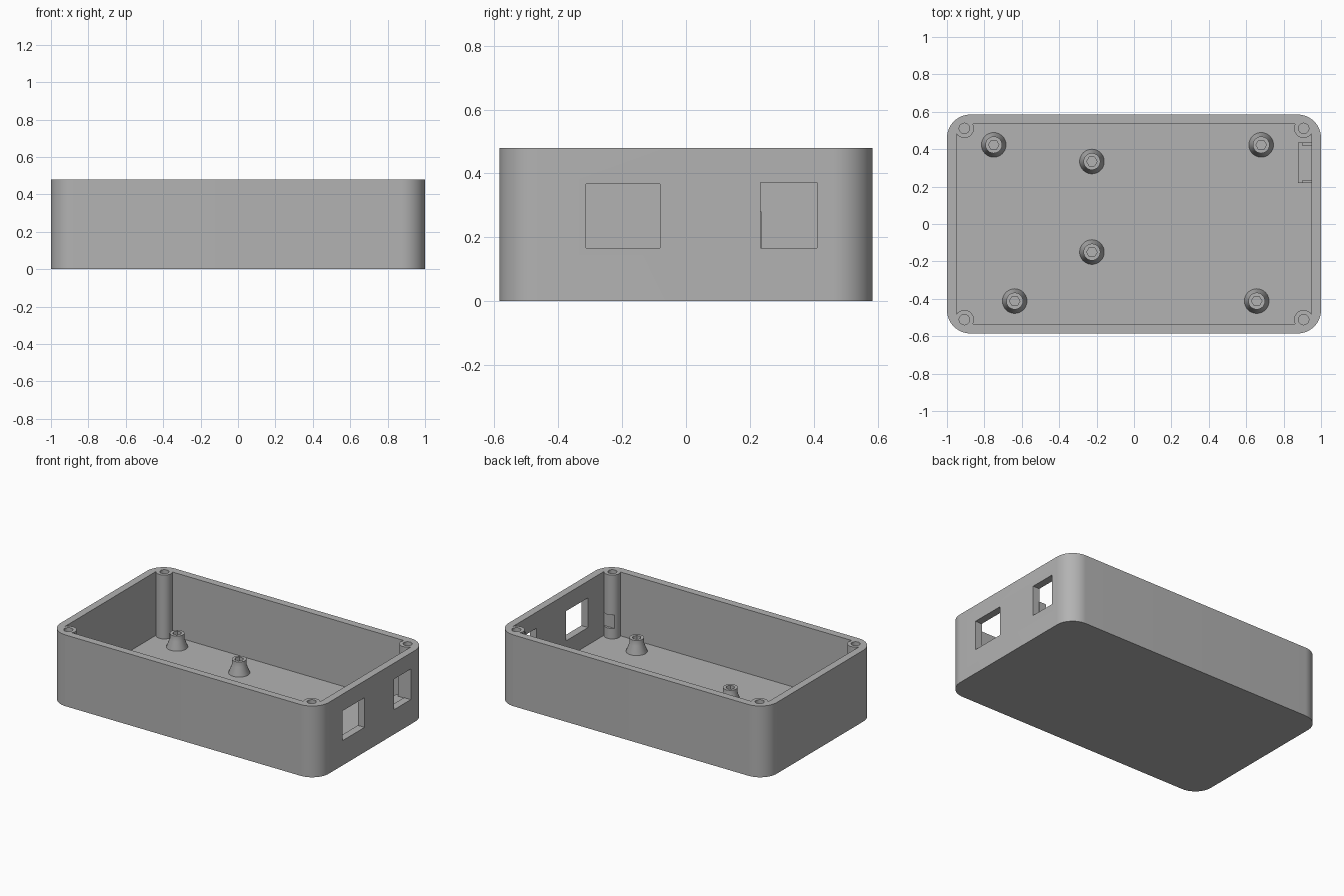
import bpy, bmesh, math

if "Cube" in bpy.data.objects:
    bpy.data.objects.remove(bpy.data.objects["Cube"])

grey = bpy.data.materials.new("plain_grey")
grey.diffuse_color = (0.45, 0.45, 0.45, 1)
grey.use_nodes = True
grey.node_tree.nodes["Principled BSDF"].inputs["Base Color"].default_value = grey.diffuse_color

HX, HY, H = 1.0, 0.585, 0.48      # outer half sizes and height
WALL, FLOOR, R = 0.05, 0.05, 0.125


def finish(bm, name, helper=False):
    bmesh.ops.recalc_face_normals(bm, faces=bm.faces)
    me = bpy.data.meshes.new(name)
    bm.to_mesh(me)
    bm.free()
    ob = bpy.data.objects.new(name, me)
    bpy.context.collection.objects.link(ob)
    me.materials.append(grey)
    ob.hide_render = helper
    return ob


def prism(name, pts, z0, z1, helper=False):
    bm = bmesh.new()
    f = bm.faces.new([bm.verts.new((x, y, z0)) for x, y in pts])
    ext = bmesh.ops.extrude_face_region(bm, geom=[f])["geom"]
    for v in ext:
        if isinstance(v, bmesh.types.BMVert):
            v.co.z = z1
    return finish(bm, name, helper)


def box(name, x0, x1, y0, y1, z0, z1, helper=False):
    return prism(name, [(x0, y0), (x1, y0), (x1, y1), (x0, y1)], z0, z1, helper)


def circle(cx, cy, r, n=40):
    return [(cx + r * math.cos(2 * math.pi * i / n), cy + r * math.sin(2 * math.pi * i / n))
            for i in range(n)]


def cut(target, cutter):
    m = target.modifiers.new("cut", "BOOLEAN")
    m.operation, m.solver, m.object = "DIFFERENCE", "EXACT", cutter
    bpy.context.view_layer.objects.active = target
    bpy.ops.object.modifier_apply(modifier=m.name)
    bpy.data.objects.remove(cutter)


def smooth(ob):
    bpy.ops.object.select_all(action="DESELECT")
    ob.select_set(True)
    bpy.context.view_layer.objects.active = ob
    bpy.ops.object.shade_smooth_by_angle(angle=math.radians(30))


# Outer shell with rounded vertical corners
outline = []
for k, (sx, sy) in enumerate([(1, 1), (-1, 1), (-1, -1), (1, -1)]):
    for i in range(17):
        a = math.pi / 2 * (k + i / 16)
        outline.append((sx * (HX - R) + R * math.cos(a), sy * (HY - R) + R * math.sin(a)))
shell = prism("case_shell", outline, 0, H)

# Cavity, leaving a round screw post in each corner
corners = [(sx * 0.907, sy * 0.511) for sx in (-1, 1) for sy in (-1, 1)]
cavity = box("cavity_cutter", -HX + WALL, HX - WALL, -HY + WALL, HY - WALL, FLOOR, 0.6, True)
for x, y in corners:
    cut(cavity, prism("post_cutter", circle(x, y, 0.051), 0, 0.7, True))
cut(shell, cavity)

# Screw holes in the posts
for x, y in corners:
    cut(shell, prism("hole_cutter", circle(x, y, 0.028, 24), 0.2, 0.6, True))

# Connector openings in the right wall, and a small notch in one post
cut(shell, box("window_cutter", 0.93, 1.1, -0.314, -0.081, 0.167, 0.367, True))
cut(shell, box("window_cutter", 0.93, 1.1, 0.234, 0.411, 0.166, 0.372, True))
cut(shell, box("notch_cutter", 0.84, 0.949, -0.478, -0.42, 0.12, 0.21, True))
smooth(shell)

# Connector holder behind the rear opening: shelf and two side cheeks
box("holder_shelf", 0.877, 0.952, 0.22, 0.435, FLOOR - 0.01, 0.16)
box("holder_front_cheek", 0.9, 0.952, 0.22, 0.236, 0.15, 0.28)
box("holder_back_cheek", 0.9, 0.952, 0.417, 0.435, 0.15, 0.43)

# Board standoffs: flared foot, straight neck, six-sided bore
profile = [(0.066, FLOOR - 0.005), (0.066, FLOOR), (0.045, 0.105), (0.045, 0.142)]
spots = [(-0.75, 0.423), (-0.225, 0.334), (0.68, 0.423),
         (-0.225, -0.15), (-0.638, -0.412), (0.656, -0.412)]
for n, (x, y) in enumerate(spots):
    bm = bmesh.new()
    rings = [[bm.verts.new((px, py, z)) for px, py in circle(x, y, r, 32)] for r, z in profile]
    for a, b in zip(rings, rings[1:]):
        for i in range(32):
            j = (i + 1) % 32
            bm.faces.new((a[i], a[j], b[j], b[i]))
    bm.faces.new(rings[0])
    bm.faces.new(rings[-1])
    standoff = finish(bm, "standoff_%d" % (n + 1))
    cut(standoff, prism("bore_cutter", circle(x, y, 0.028, 6), FLOOR + 0.005, 0.3, True))
    smooth(standoff)
